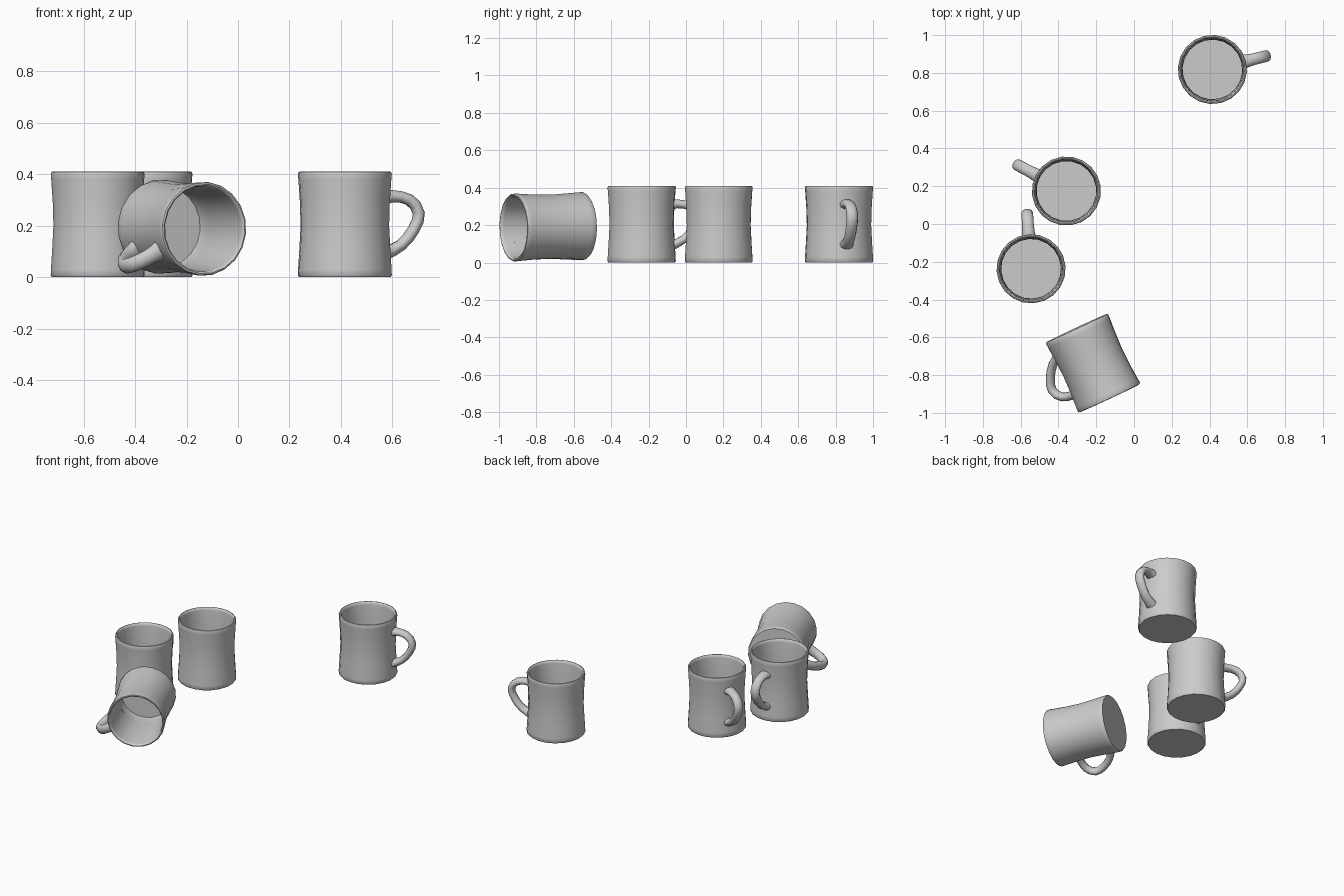
import bpy, bmesh
from math import cos, sin, pi, radians
from mathutils import Vector, Matrix

if "Cube" in bpy.data.objects:
    bpy.data.objects.remove(bpy.data.objects["Cube"])

SIDES = 20
# mug wall profile (radius, height): outside bottom -> rim -> inside floor
WALL = [(0.178, 0), (0.183, 0.006), (0.182, 0.03), (0.177, 0.11), (0.1725, 0.2),
        (0.175, 0.29), (0.181, 0.38), (0.183, 0.4), (0.180, 0.408), (0.174, 0.41),
        (0.168, 0.406), (0.166, 0.39), (0.161, 0.29), (0.158, 0.2), (0.160, 0.11),
        (0.162, 0.05), (0.158, 0.033)]
# handle centre line (distance from axis, height, thickness scale)
GRIP = [(0.166, 0.311, 1.25), (0.19, 0.314, 1.08), (0.225, 0.311, 1), (0.256, 0.301, 1),
        (0.282, 0.279, 1), (0.296, 0.248, 1), (0.292, 0.218, 1), (0.275, 0.184, 1),
        (0.254, 0.153, 1), (0.225, 0.124, 1), (0.192, 0.105, 1.08), (0.166, 0.096, 1.25)]


def loft(name, rings):
    """Skin a list of closed rings and cap both ends."""
    bm = bmesh.new()
    loops = [[bm.verts.new(p) for p in ring] for ring in rings]
    n = len(loops[0])
    for a, b in zip(loops, loops[1:]):
        for i in range(n):
            j = (i + 1) % n
            bm.faces.new((a[i], a[j], b[j], b[i]))
    bm.faces.new(loops[0][::-1])
    bm.faces.new(loops[-1])
    bmesh.ops.recalc_face_normals(bm, faces=bm.faces)
    mesh = bpy.data.meshes.new(name)
    bm.to_mesh(mesh)
    bm.free()
    return mesh


def body_mesh():
    return loft("mug_body", [[(r * cos(2 * pi * i / SIDES), r * sin(2 * pi * i / SIDES), z)
                              for i in range(SIDES)] for r, z in WALL])


def handle_mesh():
    pts = [Vector((r, 0, z)) for r, z, _ in GRIP]
    side = Vector((0, 1, 0))
    rings = []
    for k, p in enumerate(pts):
        t = (pts[min(k + 1, len(pts) - 1)] - pts[max(k - 1, 0)]).normalized()
        out = t.cross(side)
        s = GRIP[k][2]
        rings.append([p + side * (0.031 * s * cos(a)) + out * (0.023 * s * sin(a))
                      for a in (2 * pi * i / 10 for i in range(10))])
    return loft("mug_handle", rings)


BODY, HANDLE = body_mesh(), handle_mesh()


def add_mug(name, matrix):
    for part, mesh in (("body", BODY), ("handle", HANDLE)):
        ob = bpy.data.objects.new(f"{name}_{part}", mesh.copy())
        bpy.context.collection.objects.link(ob)
        ob.matrix_world = matrix
        bpy.ops.object.select_all(action='DESELECT')
        ob.select_set(True)
        bpy.context.view_layer.objects.active = ob
        bpy.ops.object.shade_smooth_by_angle(angle=radians(50))


# three upright mugs: position and handle direction
for name, x, y, turn in (("back_mug", 0.415, 0.818, 14),
                         ("middle_mug", -0.358, 0.175, 152),
                         ("left_mug", -0.545, -0.237, 94)):
    add_mug(name, Matrix.Translation((x, y, 0)) @ Matrix.Rotation(radians(turn), 4, 'Z'))

# fallen mug, resting on its rim and handle
axis = Vector((0.423, -0.906, -0.02)).normalized()
grip = Vector((-0.906 * cos(radians(30)), -0.423 * cos(radians(30)), -sin(radians(30))))
grip = (grip - axis * grip.dot(axis)).normalized()
rot = Matrix((grip, axis.cross(grip), axis)).transposed().to_4x4()
add_mug("fallen_mug", Matrix.Translation(Vector((-0.217, -0.737, 0.191)) - axis * 0.205) @ rot)
